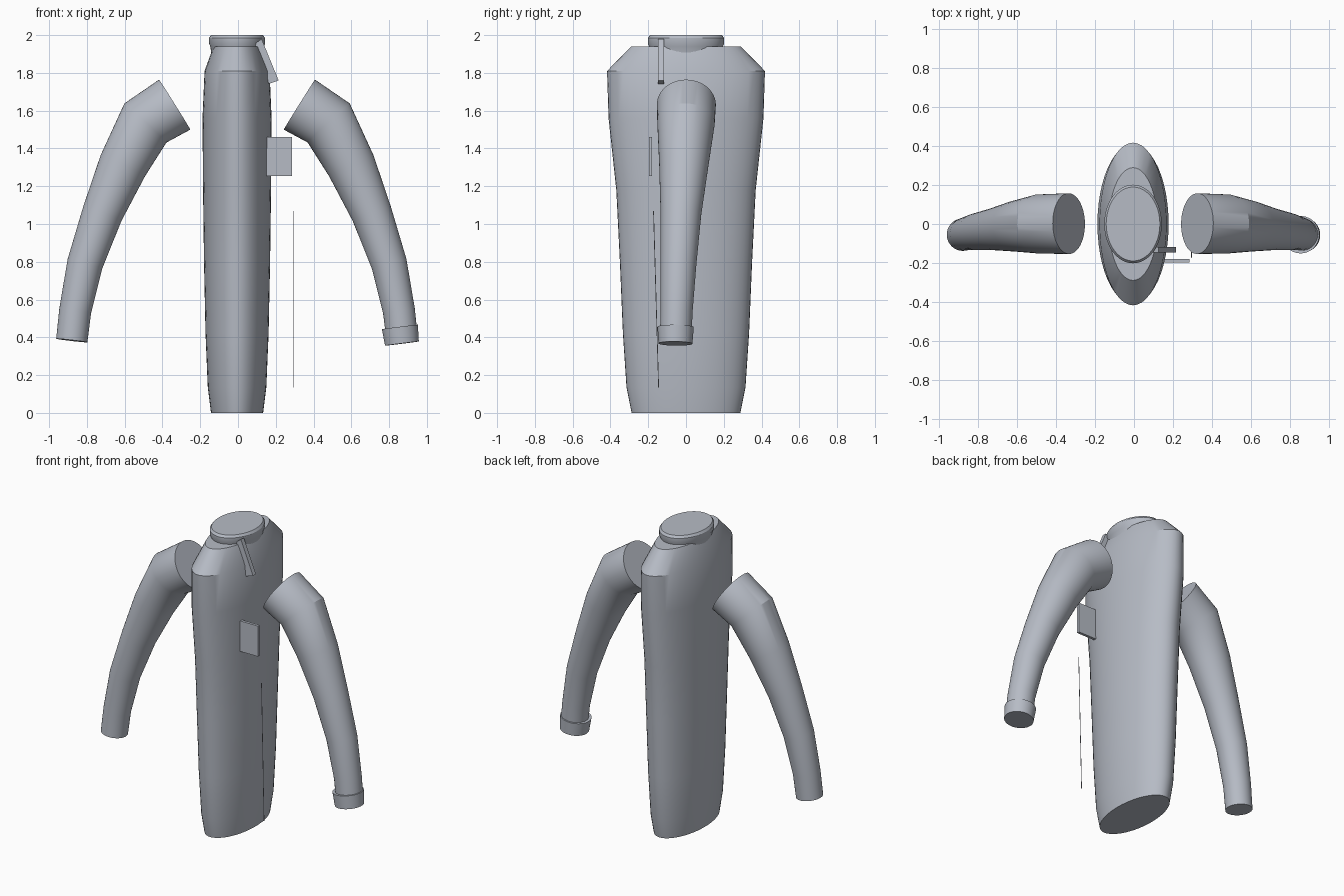
import bpy, bmesh, math
from mathutils import Vector

if "Cube" in bpy.data.objects:
    bpy.data.objects.remove(bpy.data.objects["Cube"])

fabric = bpy.data.materials.new("grey_fabric")
fabric.diffuse_color = (0.47, 0.50, 0.56, 1)
fabric.use_nodes = True
fabric.node_tree.nodes["Principled BSDF"].inputs["Base Color"].default_value = fabric.diffuse_color
CX = -0.005  # the garment's own centre line


def finish(name, bm, smooth=True):
    bmesh.ops.recalc_face_normals(bm, faces=bm.faces)
    mesh = bpy.data.meshes.new(name)
    bm.to_mesh(mesh)
    bm.free()
    ob = bpy.data.objects.new(name, mesh)
    bpy.context.collection.objects.link(ob)
    mesh.materials.append(fabric)
    if smooth:
        bpy.ops.object.select_all(action='DESELECT')
        ob.select_set(True)
        bpy.context.view_layer.objects.active = ob
        bpy.ops.object.shade_smooth_by_angle(angle=math.radians(30))
    return ob


def loft(name, rings):
    """Capped skin through rings of (centre, first axis, second axis)."""
    n = 48
    bm = bmesh.new()
    loops = []
    for c, u, v in rings:
        loops.append([bm.verts.new(c + u * math.cos(2 * math.pi * i / n)
                                   + v * math.sin(2 * math.pi * i / n)) for i in range(n)])
    for a, b in zip(loops, loops[1:]):
        for i in range(n):
            j = (i + 1) % n
            bm.faces.new((a[i], a[j], b[j], b[i]))
    bm.faces.new(loops[0])
    bm.faces.new(loops[-1])
    return finish(name, bm)


def stack(name, profile):
    """Elliptical body from (z, x radius, y radius)."""
    return loft(name, [(Vector((CX, 0, z)), Vector((rx, 0, 0)), Vector((0, ry, 0)))
                       for z, rx, ry in profile])


def tube(name, path, side=1):
    """Round tube along (x, y, z, radius), optionally mirrored."""
    pts = [Vector((side * (p[0] - CX) + CX, p[1], p[2])) for p in path]
    dirs = [(b - a).normalized() for a, b in zip(pts, pts[1:])]
    rings = []
    for i, p in enumerate(pts):
        t = (dirs[max(i - 1, 0)] + dirs[min(i, len(dirs) - 1)]).normalized()
        u = Vector((0, 1, 0)).cross(t).normalized()
        v = t.cross(u)
        rings.append((p, u * path[i][3], v * path[i][3]))
    return loft(name, rings)


def plate(name, outline, y0, y1):
    """Flat front-facing plate from an x, z outline."""
    bm = bmesh.new()
    face = bm.faces.new([bm.verts.new((x, y0, z)) for x, z in outline])
    out = bmesh.ops.extrude_face_region(bm, geom=[face])
    for v in out["geom"]:
        if isinstance(v, bmesh.types.BMVert):
            v.co.y = y1
    return finish(name, bm, False)


# body and standing collar
stack("body", [(0, 0.138, 0.288), (0.135, 0.155, 0.315), (0.42, 0.167, 0.334),
               (0.8, 0.175, 0.35), (1.18, 0.18, 0.369), (1.56, 0.183, 0.41),
               (1.81, 0.172, 0.418), (1.94, 0.125, 0.29)])
stack("collar", [(1.90, 0.135, 0.19), (1.94, 0.142, 0.195), (1.955, 0.148, 0.202),
                 (1.985, 0.148, 0.202), (2.0, 0.138, 0.19)])

# sleeves
sleeve = [(0.325, 0.002, 1.632, 0.156), (0.48, 0, 1.535, 0.152), (0.60, -0.012, 1.308, 0.13),
          (0.708, -0.027, 1.055, 0.108), (0.80, -0.04, 0.79, 0.095),
          (0.852, -0.05, 0.54, 0.085), (0.87, -0.055, 0.383, 0.083)]
tube("right_sleeve", sleeve)
tube("left_sleeve", sleeve, -1)

# cuff on one sleeve only
tube("cuff", [(0.857, -0.055, 0.455, 0.096), (0.868, -0.056, 0.367, 0.09)])

# collar strap, chest pocket
plate("collar_strap", [(0.09, 1.955), (0.125, 1.98), (0.215, 1.76), (0.163, 1.742)], -0.147, -0.117)
plate("chest_pocket", [(0.152, 1.255), (0.286, 1.255), (0.286, 1.46), (0.152, 1.46)], -0.197, -0.179)

# thin seam cord
tube("seam_cord", [(0.295, -0.172, 1.07, 0.002), (0.295, -0.145, 0.135, 0.002)])
